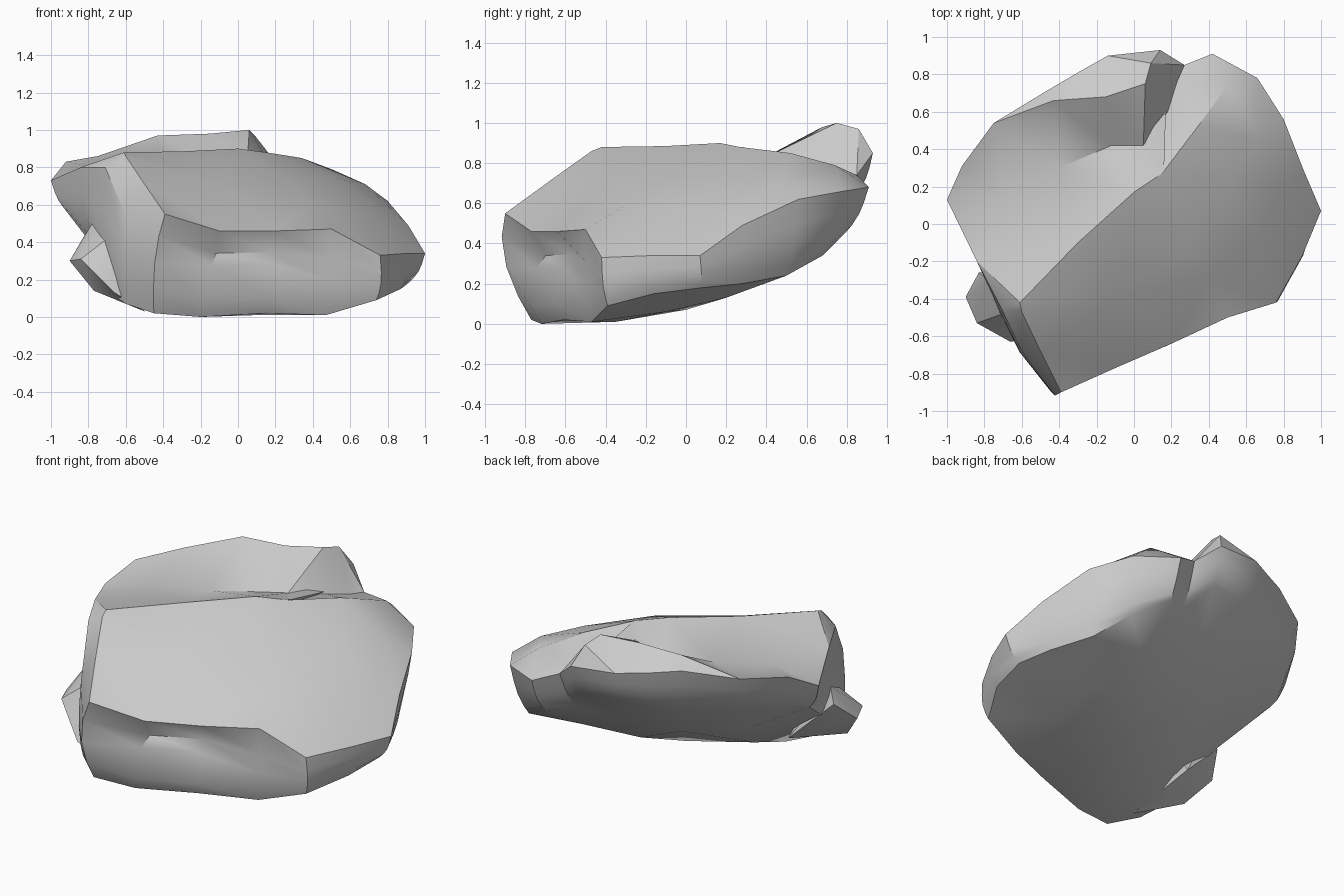
import bpy
import bmesh
from math import radians
from mathutils import Vector
from mathutils.geometry import delaunay_2d_cdt

default_cube = bpy.data.objects.get("Cube")
if default_cube:
    bpy.data.objects.remove(default_cube)

# One plain stone colour
stone = bpy.data.materials.new("stone_grey")
stone.use_nodes = True
stone.diffuse_color = (0.6, 0.6, 0.6, 1)
stone.node_tree.nodes["Principled BSDF"].inputs["Base Color"].default_value = stone.diffuse_color

# Upper rim of the slab, counterclockwise from the front left corner
rim = [
    (-.39, -.9, .55), (-.1, -.77, .46), (.2, -.64, .46), (.5, -.5, .47),
    (.76, -.42, .33), (.9, -.17, .34), (1, .07, .34), (.91, .28, .49),
    (.8, .56, .62), (.66, .78, .66), (.42, .91, .68), (.27, .85, .74),
    (.14, .93, .85), (-.14, .9, .87), (-.3, .81, .88), (-.47, .71, .9),
    (-.75, .54, .86), (-.92, .31, .83), (-1, .13, .73), (-.84, -.2, .8),
    (-.71, -.45, .8), (-.6, -.68, .54)]

# Lower rim, matching point for point
foot = [
    (-.45, -.77, .02), (-.2, -.72, 0), (.15, -.61, .02), (.47, -.47, .01),
    (.74, -.39, .09), (.87, -.16, .15), (.91, .08, .18), (.85, .28, .2),
    (.72, .5, .24), (.6, .68, .34), (.4, .8, .46), (.24, .71, .48),
    (.12, .84, .64), (-.12, .8, .65), (-.27, .72, .63), (-.4, .64, .62),
    (-.66, .45, .62), (-.82, .26, .6), (-.9, .08, .55), (-.76, -.22, .36),
    (-.7, -.46, .14), (-.6, -.66, .07)]

# Crease lines running over the top
ridge = [(-.61, -.42, .88), (-.3, -.1, .885), (0, .17, .9), (.15, .27, .88),
         (.34, .52, .85), (.5, .74, .79)]
corner_edge = [(-.6, -.47, .86), (-.5, -.68, .71)]
crest = [(-.43, .66, .97), (-.15, .68, .98), (.06, .75, 1), (.09, .86, .97)]
valley = [(-.7, .15, .79), (-.4, .3, .78), (-.12, .42, .8), (.05, .42, .84)]
groove = [(.15, .4, .82), (.18, .6, .8), (.23, .76, .75)]
slope = [(-.1, -.4, .72), (.3, -.12, .72), (.52, .25, .74), (.68, .45, .71)]
shoulder = [(.4, -.28, .6), (.68, -.05, .56), (.8, .2, .55)]

# Swelling of the lower face
belly = [(0, 0, .07), (-.4, -.1, .13), (-.55, .15, .36), (-.25, .4, .35),
         (0, .55, .4), (.1, .3, .18), (.35, .5, .27), (.5, .2, .13),
         (.5, -.1, .06), (.1, -.35, .01), (-.4, -.4, .02)]


def cap(bm, ring, chains, flip):
    """Triangulate a rim together with inner crease lines."""
    verts = list(ring)
    edges = [(i, (i + 1) % len(ring)) for i in range(len(ring))]
    for chain, linked in chains:
        start = len(verts)
        verts += [bm.verts.new(p) for p in chain]
        if linked:
            edges += [(i, i + 1) for i in range(start, len(verts) - 1)]
    result = delaunay_2d_cdt([v.co.xy for v in verts], edges, [], 1, 1e-5)
    for tri in result[2]:
        corners = [verts[result[3][i][0]] for i in tri]
        bm.faces.new(corners[::-1] if flip else corners)


def finish(bm, name):
    bmesh.ops.recalc_face_normals(bm, faces=bm.faces[:])
    mesh = bpy.data.meshes.new(name)
    bm.to_mesh(mesh)
    bm.free()
    obj = bpy.data.objects.new(name, mesh)
    mesh.materials.append(stone)
    bpy.context.collection.objects.link(obj)
    bpy.ops.object.select_all(action="DESELECT")
    obj.select_set(True)
    bpy.context.view_layer.objects.active = obj
    bpy.ops.object.shade_smooth_by_angle(angle=radians(32))


# Main slab: side bands with an undercut and ledge along the front
bm = bmesh.new()
plain = [(.35, .015), (.6, .02), (.85, .012)]
ledge = [(.26, -.06), (.4, -.005), (.82, .04)]
corner = [(.22, .05), (.5, .065), (.78, .04)]
rings = [[bm.verts.new(p) for p in rim]]
for level in range(3):
    ring = []
    for i, (top, low) in enumerate(zip(rim, foot)):
        profile = corner if i == 0 else ledge if i < 3 else plain
        part, push = profile[level]
        point = Vector(top).lerp(Vector(low), part)
        outward = Vector((top[0], top[1], 0)).normalized()
        ring.append(bm.verts.new(point + outward * push))
    rings.append(ring)
rings.append([bm.verts.new(p) for p in foot])
for upper, lower in zip(rings, rings[1:]):
    for i in range(len(upper)):
        j = (i + 1) % len(upper)
        bm.faces.new((upper[i], lower[i], lower[j], upper[j]))
cap(bm, rings[0], [(ridge, True), (corner_edge, True), (crest, True),
                   (valley, False), (groove, True), (slope, False),
                   (shoulder, False)], False)
cap(bm, rings[-1], [(belly, False)], True)
finish(bm, "rock_slab")


def chunk(name, points):
    """Angular fragment as a convex hull."""
    bm = bmesh.new()
    for p in points:
        bm.verts.new(p)
    hull = bmesh.ops.convex_hull(bm, input=bm.verts[:])
    spare = [g for g in hull["geom_interior"] if isinstance(g, bmesh.types.BMVert)]
    bmesh.ops.delete(bm, geom=spare, context="VERTS")
    finish(bm, name)


# Broken lump on the side and a small spur at the end of the groove
chunk("side_lump", [(-.9, -.39, .3), (-.83, -.26, .42), (-.84, -.53, .31),
                    (-.78, -.3, .5), (-.77, -.48, .14), (-.66, -.63, .13),
                    (-.56, -.2, .16), (-.5, -.6, .03), (-.62, -.45, .48)])
chunk("groove_spur", [(.05, .34, .85), (.16, .28, .88), (.13, .45, .85),
                      (.17, .6, .81), (.08, .6, .82), (.1, .4, .78)])
